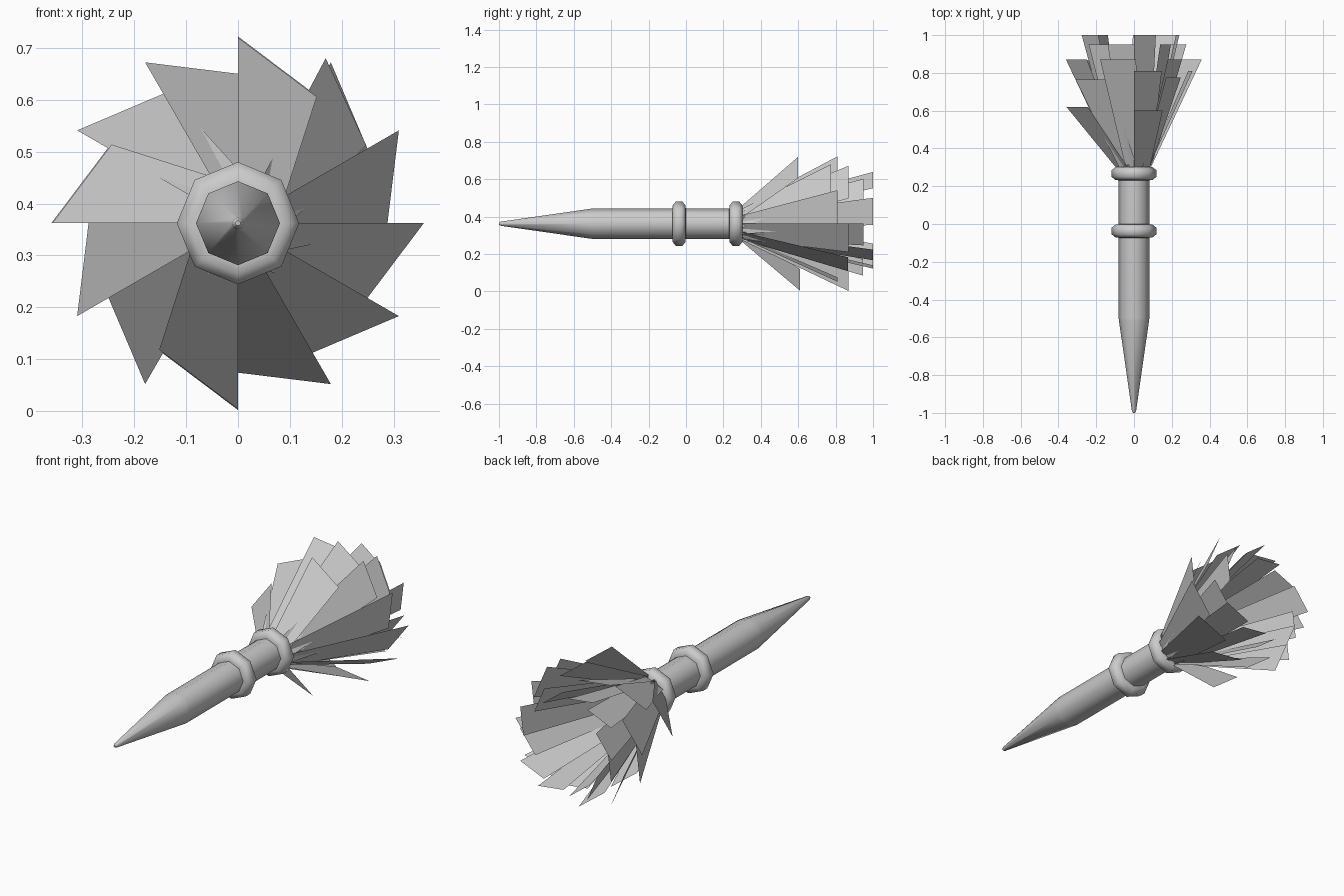
import bpy, bmesh
from math import sin, cos, radians, pi

if "Cube" in bpy.data.objects:
    bpy.data.objects.remove(bpy.data.objects["Cube"])

AXIS_Z = 0.362


def finish(name, bm, smooth):
    me = bpy.data.meshes.new(name)
    bm.to_mesh(me)
    bm.free()
    ob = bpy.data.objects.new(name, me)
    bpy.context.collection.objects.link(ob)
    if smooth:
        bpy.ops.object.select_all(action='DESELECT')
        ob.select_set(True)
        bpy.context.view_layer.objects.active = ob
        bpy.ops.object.shade_smooth_by_angle(angle=radians(50))
    return ob


def lathe(name, profile, sides=8):
    """Eight-sided closed solid around the y axis from (y, radius) points."""
    bm = bmesh.new()
    rings = [[bm.verts.new((r * cos(2 * pi * i / sides), y, AXIS_Z + r * sin(2 * pi * i / sides)))
              for i in range(sides)] for y, r in profile]
    for a, b in zip(rings, rings[1:]):
        for i in range(sides):
            j = (i + 1) % sides
            bm.faces.new((a[i], a[j], b[j], b[i]))
    bm.faces.new(rings[0])
    bm.faces.new(rings[-1])
    bmesh.ops.recalc_face_normals(bm, faces=bm.faces)
    return finish(name, bm, True)


def feathers(name, vanes, r_tip, w_tip, r_base=0.08, w_base=0.1, y_base=0.28):
    """Flat flaring vanes; each is (angle, end y), twisted like a pinwheel."""
    bm = bmesh.new()
    for ang, y_end in vanes:
        a, h = radians(ang), radians(ang - 127)

        def pt(r, w, y):
            return bm.verts.new((r * cos(a) + w * cos(h), y, AXIS_Z + r * sin(a) + w * sin(h)))
        bm.faces.new((pt(r_base, 0, y_base), pt(r_base, w_base, y_base),
                      pt(r_tip, w_tip, y_end), pt(r_tip, 0, y_end)))
    return finish(name, bm, False)


# Shaft with pointed needle
lathe("shaft", [(-1.0, 0.005), (-0.99, 0.011), (-0.51, 0.08), (-0.5, 0.081), (0.285, 0.081)])

# Collars
for name, y in (("middle_collar", -0.037), ("rear_collar", 0.267)):
    lathe(name, [(y - 0.036, 0.08), (y - 0.034, 0.098), (y - 0.018, 0.118),
                 (y + 0.018, 0.118), (y + 0.034, 0.098), (y + 0.036, 0.08)])

# Wide outer ring of vanes
outer_ends = [0.87, 0.81, 0.87, 0.60, 0.87, 0.765, 0.62, 0.815, 0.865, 0.61, 0.81, 0.865]
feathers("outer_feathers", [(i * 30, y) for i, y in enumerate(outer_ends)], 0.358, 0.19)

# Extra vanes behind the short outer ones
feathers("backing_feathers", [(90, 0.81), (270, 0.87), (62, 0.775), (180, 0.87)], 0.36, 0.185)

# Narrow inner ring, longest vanes
inner_ends = [0.95, 1.0, 0.95, 1.0, 0.95, 0.95, 1.0, 0.95, 1.0, 0.945, 1.0, 1.0]
feathers("inner_feathers", [(i * 30, y) for i, y in enumerate(inner_ends)], 0.277, 0.145)
